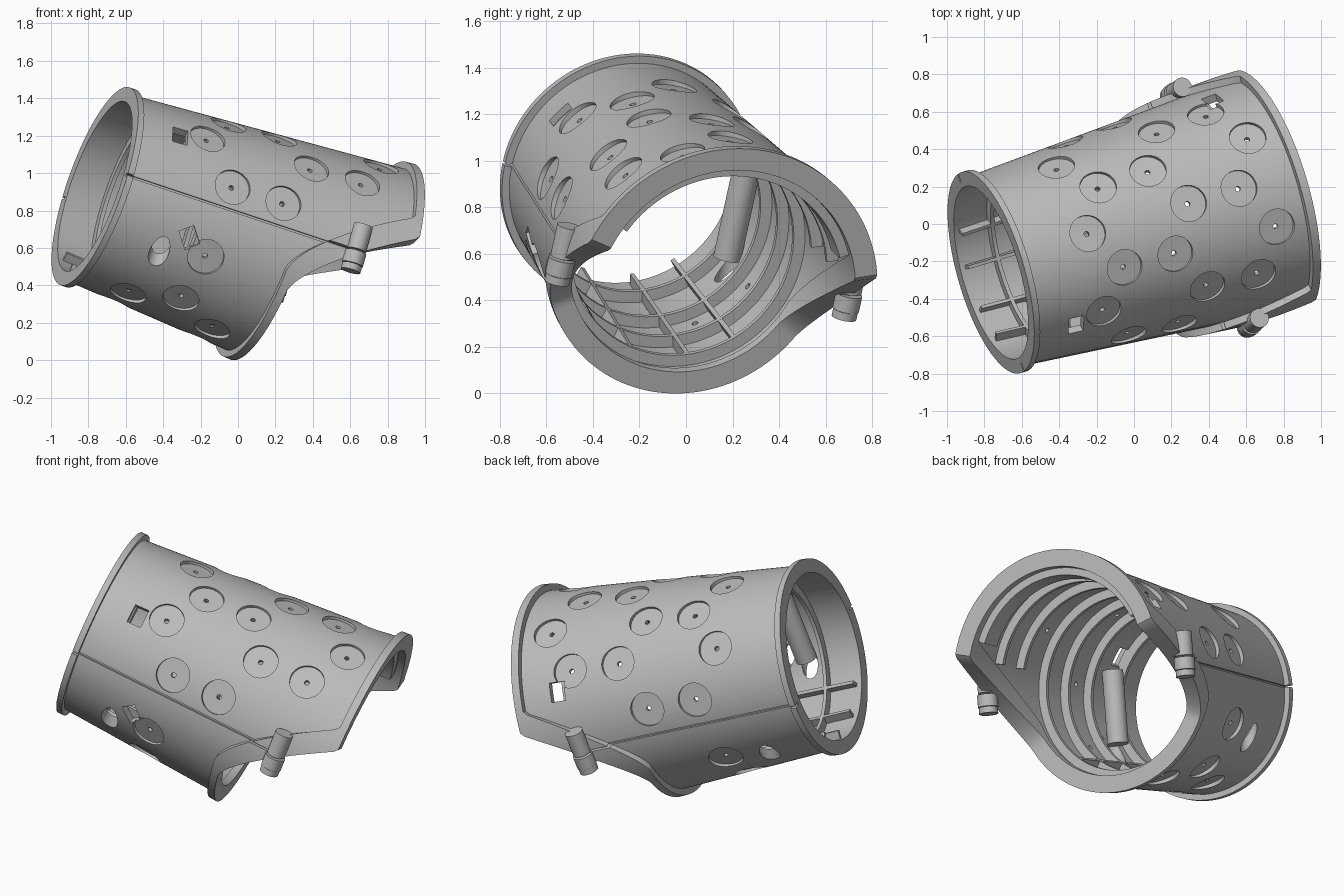
import bpy, bmesh, math
from mathutils import Vector, Matrix

cube = bpy.data.objects.get("Cube")
if cube:
    bpy.data.objects.remove(cube, do_unlink=True)

grey = bpy.data.materials.new("plain grey")
grey.use_nodes = True
grey.diffuse_color = (0.5, 0.5, 0.5, 1)
grey.node_tree.nodes["Principled BSDF"].inputs["Base Color"].default_value = (0.5, 0.5, 0.5, 1)

# Tube frame: centre of the narrow end, axis, side and up directions
ORIGIN = Vector((-0.765, -0.26, 0.93))
AXIS = Vector((0.91, 0.264, -0.319)).normalized()
SIDE = Vector((0.314, -0.942, 0.116)).normalized()
UP = SIDE.cross(-AXIS).normalized()
UP = UP if UP.z > 0 else -UP
TAPER = 0.07
WALL = 0.045


def radius(s):
    return 0.525 + TAPER * s


def radial(deg):
    t = math.radians(deg)
    return SIDE * math.cos(t) + UP * math.sin(t)


def point(s, r, deg):
    return ORIGIN + AXIS * s + radial(deg) * r


def elevation(deg):
    return math.degrees(math.asin(math.sin(math.radians(deg))))


def end_edge(elev):
    # Wide end: short below, sweeping out to a long hood above
    u = min(max((elev + 30) / 45, 0), 1)
    return 1.03 + 0.6 * u ** 1.6


def finish(name, bm, mat=True):
    bmesh.ops.recalc_face_normals(bm, faces=bm.faces)
    mesh = bpy.data.meshes.new(name)
    bm.to_mesh(mesh)
    bm.free()
    obj = bpy.data.objects.new(name, mesh)
    bpy.context.scene.collection.objects.link(obj)
    if mat:
        mesh.materials.append(grey)
    return obj


def smooth(obj):
    bpy.ops.object.select_all(action='DESELECT')
    obj.select_set(True)
    bpy.context.view_layer.objects.active = obj
    bpy.ops.object.shade_smooth_by_angle(angle=math.radians(30))


def sweep(name, profile, start=0, end=360, steps=180):
    """Turn a closed (s, r) profile, which may vary with angle, about the axis."""
    bm = bmesh.new()
    full = end - start == 360
    rings = []
    for i in range(steps if full else steps + 1):
        deg = start + (end - start) * i / steps
        rings.append([bm.verts.new(point(s, r, deg)) for s, r in profile(deg)])
    n = len(rings[0])
    for i in range(steps):
        p, q = rings[i], rings[(i + 1) % len(rings)]
        for j in range(n):
            k = (j + 1) % n
            bm.faces.new((p[j], q[j], q[k], p[k]))
    if not full:
        bm.faces.new(rings[0])
        bm.faces.new(rings[-1])
    return finish(name, bm)


def basis(z, x, loc):
    z = z.normalized()
    y = z.cross(x).normalized()
    x = y.cross(z)
    return Matrix.Translation(loc) @ Matrix((x, y, z)).transposed().to_4x4()


def on_surface(s, deg, lift=0.0):
    return basis(radial(deg) - AXIS * TAPER, AXIS, point(s, radius(s) + lift, deg))


def cylinder(name, matrix, r, depth, sides=40, mat=True):
    bm = bmesh.new()
    bmesh.ops.create_cone(bm, cap_ends=True, segments=sides, radius1=r, radius2=r,
                          depth=depth, matrix=matrix)
    return finish(name, bm, mat)


def box(name, matrix, size, mat=True):
    bm = bmesh.new()
    bmesh.ops.create_cube(bm, size=1, matrix=matrix @ Matrix.Diagonal((*size, 1)))
    return finish(name, bm, mat)


# Shell with a flange at each end
def shell_profile(deg):
    e = elevation(deg)
    s1 = end_edge(e)
    s0 = end_edge(e - 10) - 0.045
    n = 10
    body = [0.035 + (s0 - 0.035) * i / n for i in range(n + 1)]
    outer = [(s, radius(s)) for s in body]
    inner = [(s, radius(s) - WALL) for s in reversed(body)]
    return ([(0, 0.48), (0, 0.56), (0.035, 0.56)] + outer
            + [(s0, radius(s0) + 0.038), (s1, radius(s1) + 0.038), (s1, radius(s1) - 0.06),
               (s0, radius(s0) - 0.06)] + inner)


shell = sweep("tapered_shell", shell_profile)

# Cutters: round recesses with pinholes, mirrored about the centre plane
cutters = []
UPPER = {0: (0.40, 0.98, 1.27), 24: (0.55, 0.84, 1.42), 48: (0.41, 1.0, 1.29), 76: (0.58, 0.87)}
LOWER = {15: (0.30, 0.80), 30: (0.55,), 61: (0.56,)}
for middle, rows in ((89, UPPER), (-90, LOWER)):
    for offset, stations in rows.items():
        for sign in ((1, -1) if offset else (1,)):
            for s in stations:
                deg = middle + sign * offset
                cutters.append(cylinder("recess_cutter", on_surface(s, deg, 0.028), 0.098, 0.1, mat=False))
                cutters.append(cylinder("pinhole_cutter", on_surface(s, deg), 0.014, 0.16, 12, False))

# Square windows
for s, deg, turn in ((0.255, 36, 0), (1.38, 147, 0), (0.44, -22, 40)):
    m = on_surface(s, deg) @ Matrix.Rotation(math.radians(turn), 4, 'Z')
    cutters.append(box("window_cutter", m, (0.085, 0.11, 0.18), False))

# Oval screw openings and the seam between the halves
for sign in (1, -1):
    m = basis(UP, AXIS, ORIGIN + AXIS * 0.32 + SIDE * 0.44 * sign - UP * 0.36)
    cutters.append(cylinder("screw_opening_cutter", m, 0.052, 0.3, mat=False))
    m = on_surface(0.7, 0 if sign > 0 else 180, 0.04)
    cutters.append(box("seam_cutter", m, (1.6, 0.012, 0.104), False))

group = bpy.data.collections.new("cutters")
bpy.context.scene.collection.children.link(group)
for c in cutters:
    c.hide_render = True
    group.objects.link(c)
mod = shell.modifiers.new("openings", 'BOOLEAN')
mod.operation = 'DIFFERENCE'
mod.operand_type = 'COLLECTION'
mod.collection = group
mod.solver = 'EXACT'
bpy.context.view_layer.update()
result = bpy.data.meshes.new_from_object(shell.evaluated_get(bpy.context.evaluated_depsgraph_get()))
shell.modifiers.clear()
shell.data = result
result.materials.clear()
result.materials.append(grey)
for f in result.polygons:
    f.material_index = 0
for c in cutters:
    bpy.data.objects.remove(c, do_unlink=True)
bpy.data.collections.remove(group)
smooth(shell)


# Inner ribs: hoops, hood hoops, hood liner and lengthwise bars
def band(name, s0, s1, start, end, depth=0.095):
    def profile(deg):
        return [(s0, radius(s0) - 0.03), (s1, radius(s1) - 0.03),
                (s1, radius(s1) - depth), (s0, radius(s0) - depth)]
    smooth(sweep(name, profile, start, end, 90 if end - start > 30 else 2))


for s in (0.20, 0.48, 0.70, 0.91):
    band("hoop_rib", s, s + 0.022, -180, 180)
for s in (1.14, 1.34):
    band("hood_rib", s, s + 0.022, 15, 165)
band("hood_liner", 1.46, 1.58, 25, 155, 0.1)
for deg in (-130, -105, -75, -50):
    band("lengthwise_rib", 0.03, 0.93, deg - 1.2, deg + 1.2)

# Screw posts inside and split screw pegs at the hood corners
for sign, side in ((1, "right"), (-1, "left")):
    post = basis(UP, AXIS, ORIGIN + AXIS * 0.32 + SIDE * 0.42 * sign)
    smooth(cylinder(side + "_screw_post", post, 0.06, 0.42))
    for part, height, r, length in (("upper", 0.07, 0.052, 0.14), ("lower", -0.045, 0.058, 0.07),
                                    ("foot", -0.1, 0.054, 0.035)):
        m = basis(UP, AXIS, ORIGIN + AXIS * 1.31 + SIDE * 0.655 * sign + UP * height)
        smooth(cylinder(side + "_peg_" + part, m, r, length, 32))
